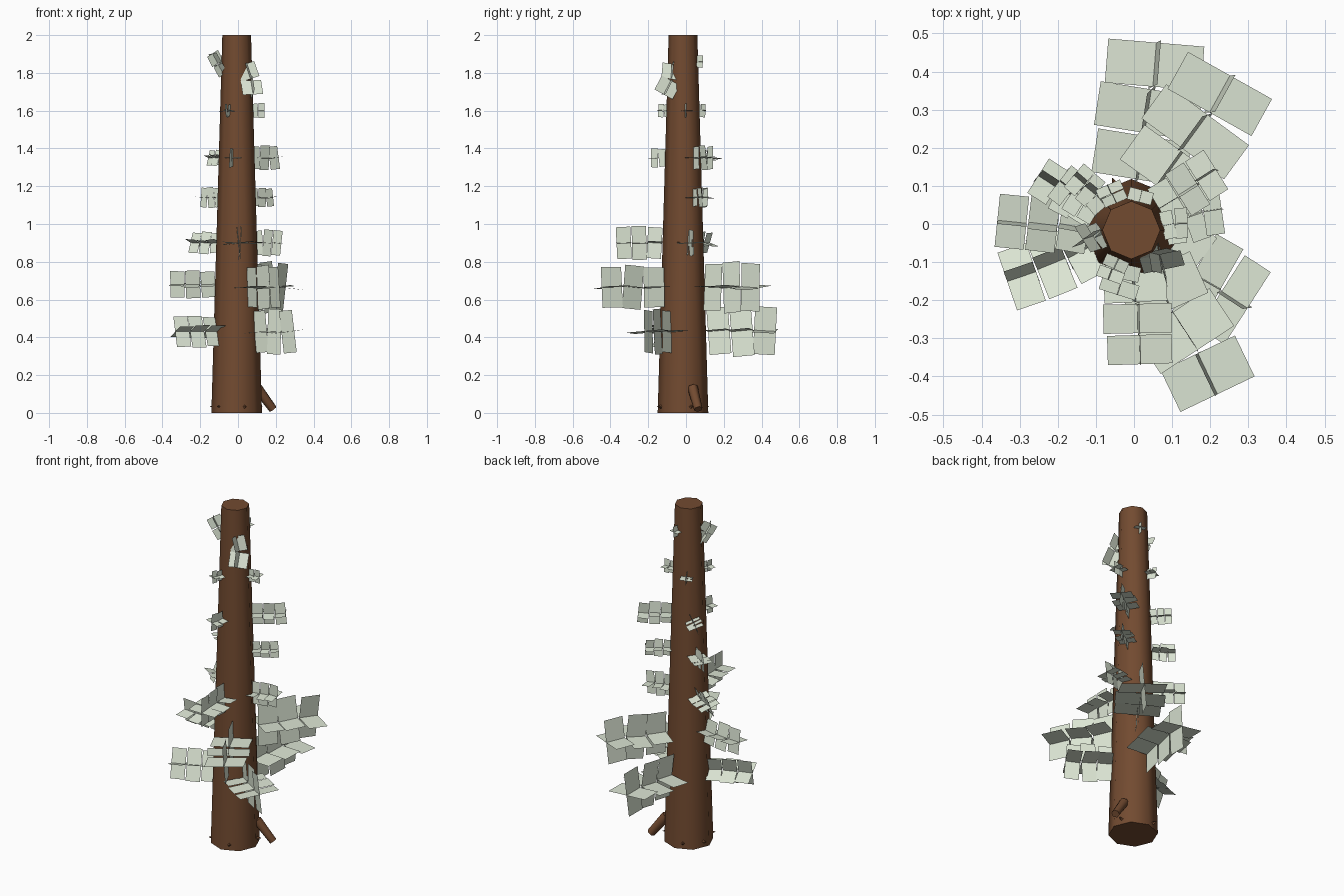
import bpy, bmesh, math, random
from mathutils import Vector, Matrix

if "Cube" in bpy.data.objects:
    bpy.data.objects.remove(bpy.data.objects["Cube"])

random.seed(4)
AXIS = Vector((-0.007, -0.016, 0))


def material(name, color):
    m = bpy.data.materials.new(name)
    m.diffuse_color = (*color, 1)
    m.use_nodes = True
    m.node_tree.nodes["Principled BSDF"].inputs["Base Color"].default_value = m.diffuse_color
    return m


BARK = material("bark", (0.17, 0.07, 0.03))
LEAF = material("leaf", (0.72, 0.79, 0.66))


def finish(name, bm, mat):
    me = bpy.data.meshes.new(name)
    bm.to_mesh(me)
    bm.free()
    me.materials.append(mat)
    ob = bpy.data.objects.new(name, me)
    bpy.context.collection.objects.link(ob)
    return ob


def tapered(name, a, b, ra, rb, sides=8):
    """Closed tapered cylinder from point a to point b, smooth sides and flat caps."""
    a, b = Vector(a), Vector(b)
    d = b - a
    bm = bmesh.new()
    rot = d.to_track_quat('Z', 'Y').to_matrix().to_4x4()
    bmesh.ops.create_cone(bm, cap_ends=True, segments=sides, radius1=ra, radius2=rb,
                          depth=d.length, matrix=Matrix.Translation((a + b) / 2) @ rot)
    bm.normal_update()
    for f in bm.faces:
        f.smooth = abs(f.normal.dot(d.normalized())) < 0.9
    for e in bm.edges:
        e.smooth = all(f.smooth for f in e.link_faces)
    return finish(name, bm, BARK)


# Trunk, side stub and little root points
tapered("trunk", AXIS, AXIS + Vector((0, 0, 2)), 0.134, 0.076)
tapered("root_stub", (0.10, 0.035, 0.135), (0.185, 0.065, 0.02), 0.028, 0.023, 6)
for deg in (20, 110, 165, 225, 290):
    out = Vector((math.cos(math.radians(deg)), math.sin(math.radians(deg)), 0))
    tapered("root_point", AXIS + out * 0.10 + Vector((0, 0, 0.03)),
            AXIS + out * 0.145 + Vector((0, 0, 0.035)), 0.02, 0.001, 4)


def sprig(deg, z, r0, r1, w, n=3, pitch=0, roll=0, jitter=6):
    """Row of crossed leaf cards running outwards from the trunk."""
    bm = bmesh.new()
    step = (r1 - r0) / n
    base = (Matrix.Translation(AXIS + Vector((0, 0, z))) @ Matrix.Rotation(math.radians(deg), 4, 'Z')
            @ Matrix.Translation((r0, 0, 0)) @ Matrix.Rotation(math.radians(-pitch), 4, 'Y')
            @ Matrix.Rotation(math.radians(roll), 4, 'X'))
    for i in range(n):
        wi = w * (0.92, 1.0, 0.94)[i % 3]
        tilt = Matrix.Identity(4)
        for ax in 'XYZ':
            tilt = tilt @ Matrix.Rotation(math.radians(random.uniform(-jitter, jitter)), 4, ax)
        mat = base @ Matrix.Translation((step * (i + 0.5), 0, 0)) @ tilt
        h, l = wi / 2, step * 0.47
        for side in (Vector((0, h, 0)), Vector((0, 0, h))):
            ends = (Vector((-l, 0, 0)), Vector((l, 0, 0)))
            pts = (ends[0] - side, ends[1] - side, ends[1] + side, ends[0] + side)
            bm.faces.new([bm.verts.new(mat @ p) for p in pts])
    finish("leaf_sprig", bm, LEAF)


# angle, height, inner radius, outer radius, card width
# Large low sprigs
sprig(82, 0.435, 0.13, 0.50, 0.27)
sprig(57, 0.665, 0.13, 0.485, 0.27)
sprig(-34, 0.43, 0.11, 0.37, 0.24)
sprig(-62, 0.665, 0.11, 0.49, 0.23)
sprig(203, 0.43, 0.10, 0.355, 0.18, roll=18)
sprig(176, 0.68, 0.11, 0.355, 0.15, roll=-8)
# Middle sprigs
sprig(-86, 0.90, 0.11, 0.355, 0.18)
sprig(150, 0.90, 0.10, 0.285, 0.12, roll=18)
sprig(14, 0.90, 0.09, 0.245, 0.14)
sprig(146, 1.14, 0.10, 0.23, 0.11)
sprig(34, 1.14, 0.09, 0.235, 0.10)
sprig(36, 1.35, 0.09, 0.275, 0.13)
sprig(136, 1.35, 0.09, 0.21, 0.09, 3, roll=22)
sprig(-102, 1.35, 0.09, 0.175, 0.10, 2)
# Small upper sprigs
sprig(8, 1.60, 0.08, 0.15, 0.08, 2)
sprig(118, 1.60, 0.08, 0.135, 0.07, 2)
sprig(245, 1.60, 0.08, 0.145, 0.07, 2)
sprig(-46, 1.85, 0.07, 0.25, 0.11, 2, pitch=-70, roll=30, jitter=14)
sprig(190, 1.79, 0.07, 0.20, 0.08, 2, pitch=62, roll=25)
sprig(75, 1.86, 0.075, 0.11, 0.07, 1)
